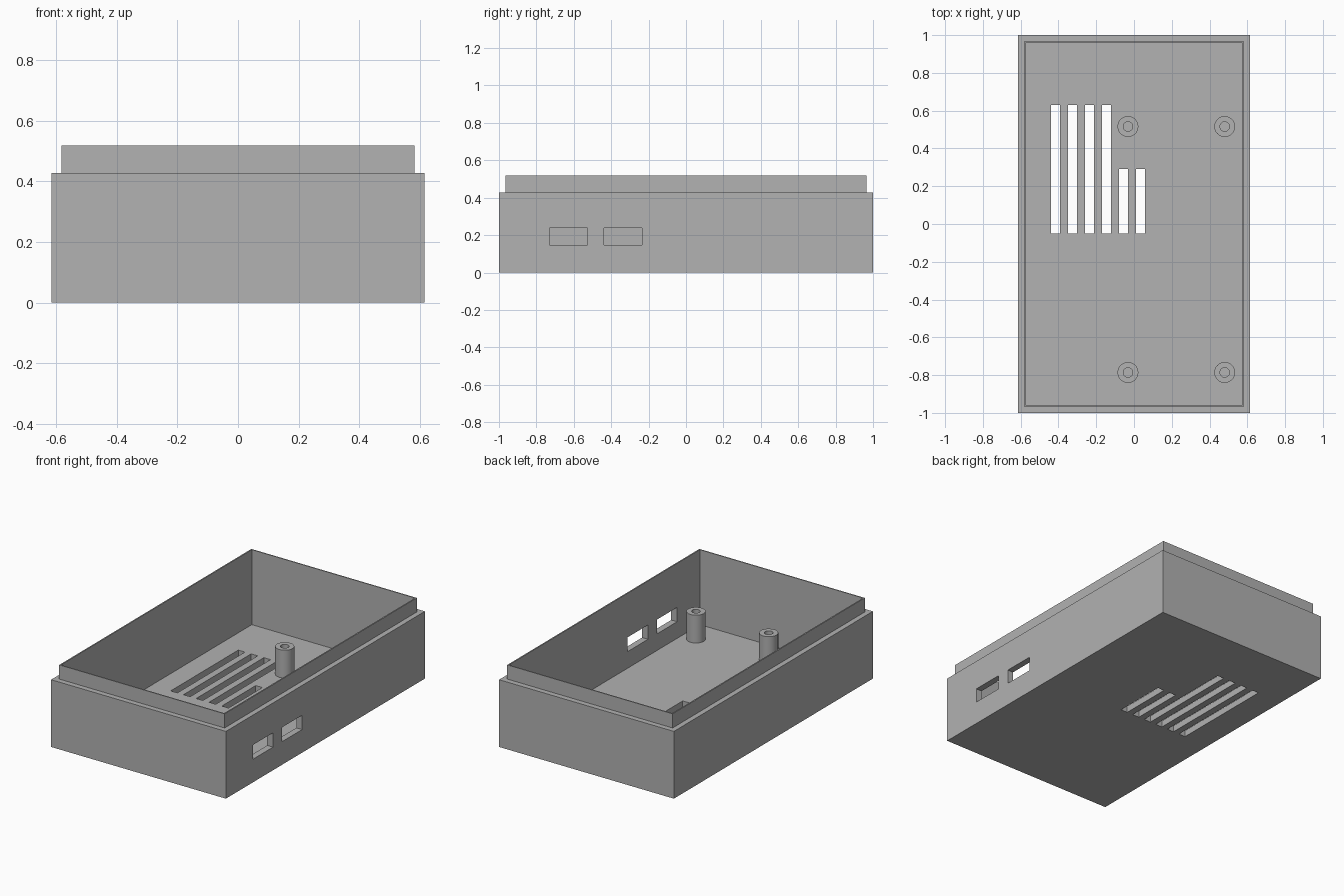
import bpy, bmesh, math

old = bpy.data.objects.get("Cube")
if old:
    bpy.data.objects.remove(old, do_unlink=True)

grey = bpy.data.materials.new("plain grey")
grey.use_nodes = True
grey.diffuse_color = (0.445, 0.445, 0.445, 1)
grey.node_tree.nodes["Principled BSDF"].inputs["Base Color"].default_value = grey.diffuse_color

FLOOR = 0.041
WALL = 0.041
HALF_X, HALF_Y = 0.615, 1.0


def loft(name, rings, location=(0, 0, 0)):
    """Join a chain of equal-sized point rings and cap both ends."""
    bm = bmesh.new()
    loops = [[bm.verts.new(p) for p in ring] for ring in rings]
    n = len(loops[0])
    for a, b in zip(loops, loops[1:]):
        for i in range(n):
            j = (i + 1) % n
            bm.faces.new((a[i], a[j], b[j], b[i]))
    bm.faces.new(loops[0][::-1])
    bm.faces.new(loops[-1])
    bmesh.ops.recalc_face_normals(bm, faces=bm.faces)
    mesh = bpy.data.meshes.new(name)
    bm.to_mesh(mesh)
    bm.free()
    mesh.materials.append(grey)
    obj = bpy.data.objects.new(name, mesh)
    obj.location = location
    bpy.context.collection.objects.link(obj)
    return obj


def rect(x, y, z):
    return [(-x, -y, z), (x, -y, z), (x, y, z), (-x, y, z)]


def circle(r, z, sides=40):
    return [(r * math.cos(math.tau * i / sides), r * math.sin(math.tau * i / sides), z)
            for i in range(sides)]


def cut_box(target, x0, x1, y0, y1, z0, z1):
    """Cut a box-shaped opening through the target."""
    cutter = loft("cutter", [rect((x1 - x0) / 2, (y1 - y0) / 2, z) for z in (z0, z1)],
                  ((x0 + x1) / 2, (y0 + y1) / 2, 0))
    cutter.hide_render = True
    mod = target.modifiers.new("opening", 'BOOLEAN')
    mod.operation = 'DIFFERENCE'
    mod.solver = 'EXACT'
    mod.object = cutter
    bpy.context.view_layer.objects.active = target
    bpy.ops.object.modifier_apply(modifier=mod.name)
    bpy.data.objects.remove(cutter, do_unlink=True)


# Open tray with a thin raised lip
tray = loft("case_tray", [
    rect(HALF_X, HALF_Y, 0),
    rect(HALF_X, HALF_Y, 0.428),
    rect(0.582, 0.966, 0.428),
    rect(0.582, 0.966, 0.518),
    rect(HALF_X - WALL, HALF_Y - WALL, 0.518),
    rect(HALF_X - WALL, HALF_Y - WALL, FLOOR),
])

# Vent slots in the floor: four long, two short
for i in range(6):
    x = -0.439 + 0.09 * i
    cut_box(tray, x, x + 0.047, -0.05, 0.63 if i < 4 else 0.291, -0.1, 0.1)

# Two port openings in the left wall
for y in (-0.73, -0.438):
    cut_box(tray, 0.5, 0.7, y, y + 0.204, 0.147, 0.238)

# Hollow mounting posts
for side, x in (("right", -0.032), ("left", 0.48)):
    for end, y in (("back", 0.516), ("front", -0.786)):
        post = loft(f"mounting_post_{end}_{side}", [
            circle(0.055, FLOOR - 0.01), circle(0.055, 0.218),
            circle(0.025, 0.218), circle(0.025, FLOOR + 0.002),
        ], (x, y, 0))
        bpy.ops.object.select_all(action='DESELECT')
        post.select_set(True)
        bpy.context.view_layer.objects.active = post
        bpy.ops.object.shade_smooth_by_angle(angle=math.radians(30))
